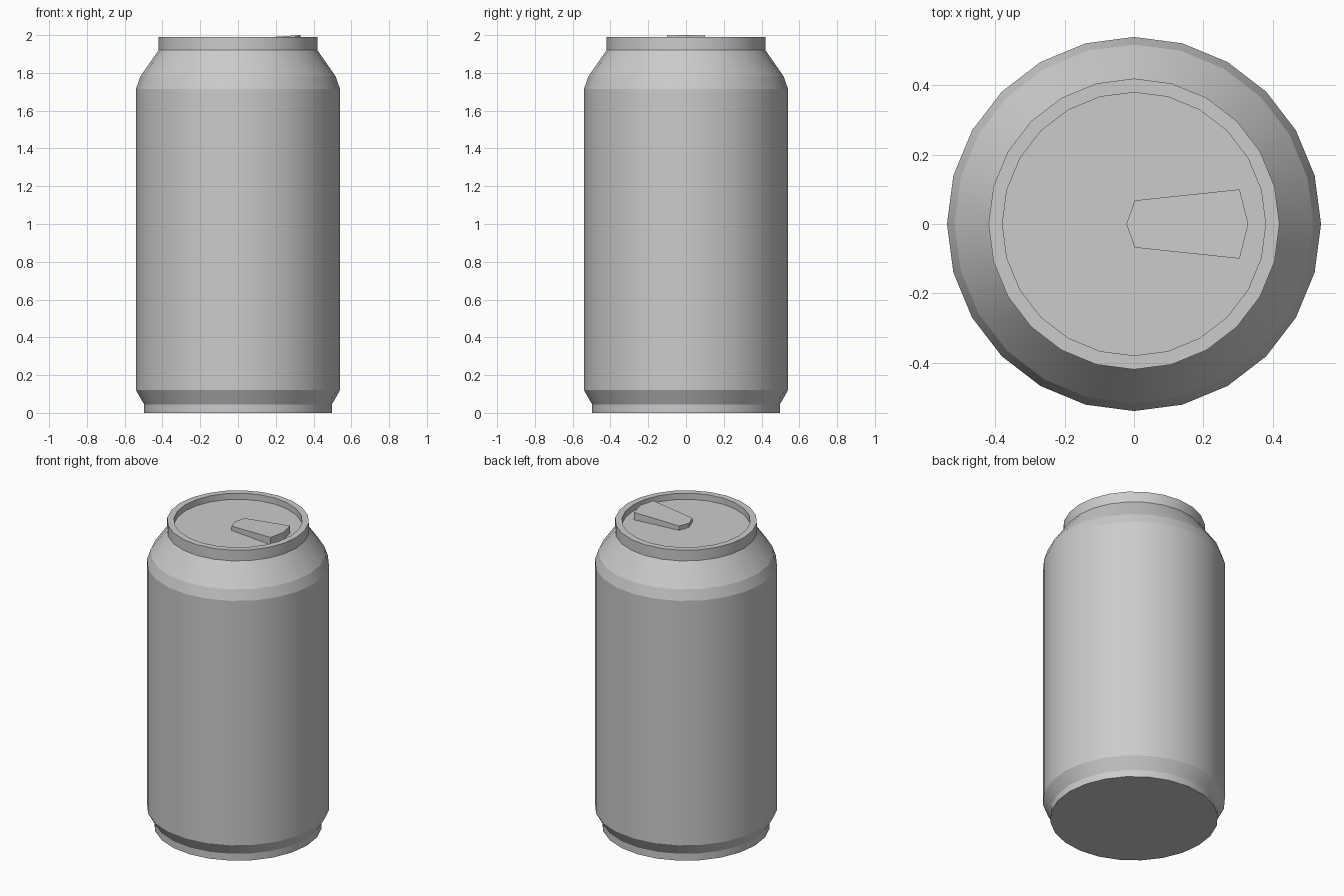
import bpy, bmesh, math

if "Cube" in bpy.data.objects:
    bpy.data.objects.remove(bpy.data.objects["Cube"])

SIDES = 24


def finish(name, bm, smooth_angle=None):
    bmesh.ops.recalc_face_normals(bm, faces=bm.faces)
    mesh = bpy.data.meshes.new(name)
    bm.to_mesh(mesh)
    bm.free()
    obj = bpy.data.objects.new(name, mesh)
    bpy.context.collection.objects.link(obj)
    if smooth_angle:
        bpy.ops.object.select_all(action='DESELECT')
        obj.select_set(True)
        bpy.context.view_layer.objects.active = obj
        bpy.ops.object.shade_smooth_by_angle(angle=math.radians(smooth_angle))
    return obj


def lathe(name, profile):
    """Revolve (radius, z) points and cap both ends."""
    bm = bmesh.new()
    rings = []
    for r, z in profile:
        rings.append([bm.verts.new((r * math.cos(a), r * math.sin(a), z))
                      for a in (2 * math.pi * i / SIDES for i in range(SIDES))])
    for low, high in zip(rings, rings[1:]):
        for i in range(SIDES):
            j = (i + 1) % SIDES
            bm.faces.new((low[i], low[j], high[j], high[i]))
    bm.faces.new(rings[0])
    bm.faces.new(rings[-1])
    return finish(name, bm, 16)


# Can body: foot, wall, shoulder, rim and recessed lid
lathe("can_body", [
    (0.497, 0.0), (0.497, 0.045), (0.54, 0.12), (0.54, 1.715),
    (0.518, 1.78), (0.42, 1.92), (0.42, 1.99), (0.38, 1.99), (0.38, 1.95),
])

# Pull tab: wedge resting on the lid, rising toward +x
outline = [(-0.022, 0), (0.002, -0.068), (0.305, -0.1),
           (0.33, 0), (0.305, 0.1), (0.002, 0.068)]
bm = bmesh.new()
bottom = [bm.verts.new((x, y, 1.95)) for x, y in outline]
top = [bm.verts.new((x, y, 1.978 + 0.0667 * x)) for x, y in outline]
bm.faces.new(bottom)
bm.faces.new(top)
for i in range(len(outline)):
    j = (i + 1) % len(outline)
    bm.faces.new((bottom[i], bottom[j], top[j], top[i]))
finish("pull_tab", bm)
